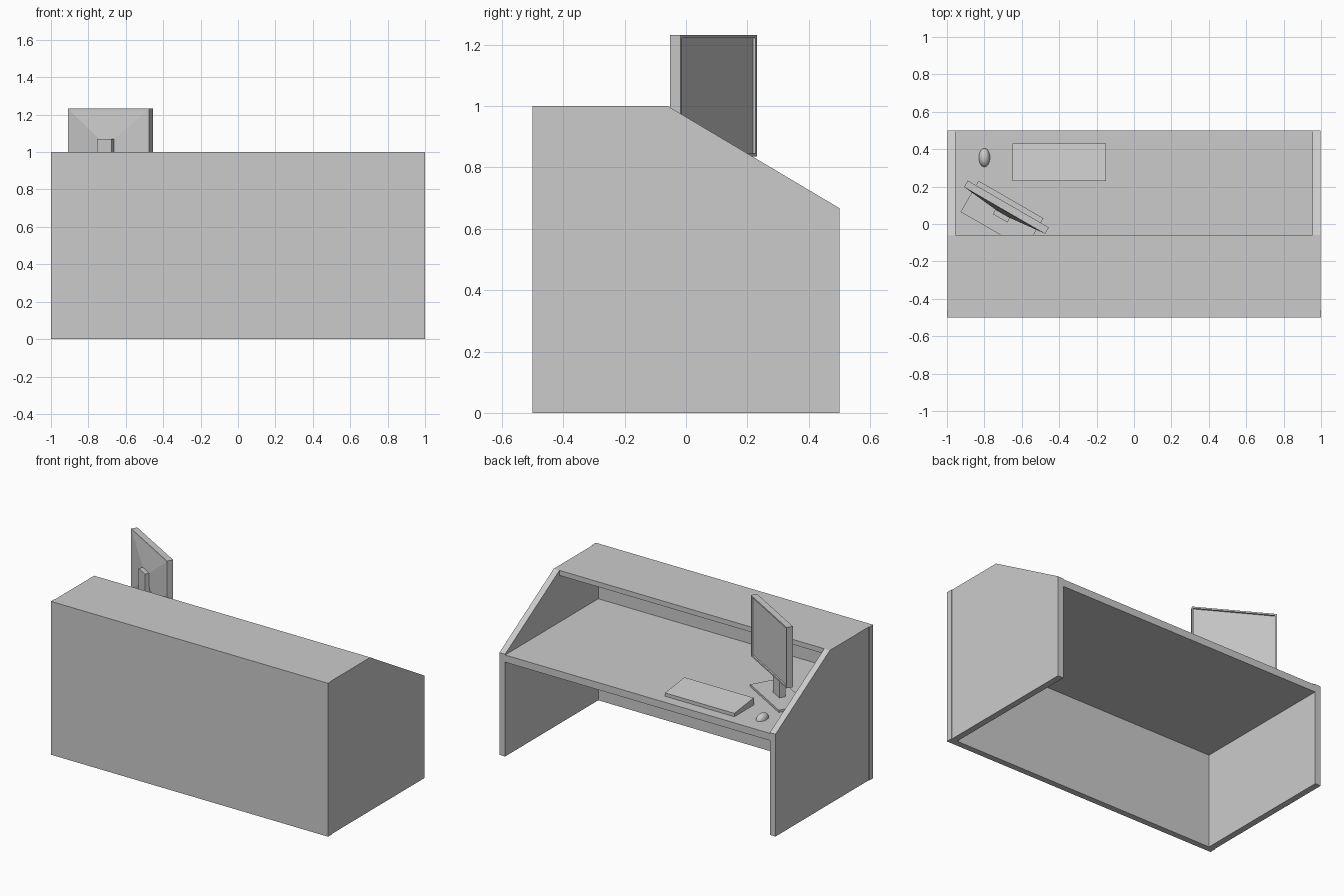
import bpy, bmesh, math
from mathutils import Matrix, Vector

cube = bpy.data.objects.get("Cube")
if cube:
    bpy.data.objects.remove(cube, do_unlink=True)

grey = bpy.data.materials.new("plain grey")
grey.use_nodes = True
colour = (0.6, 0.6, 0.6, 1)
grey.diffuse_color = colour
grey.node_tree.nodes["Principled BSDF"].inputs["Base Color"].default_value = colour


def finish(name, bm, matrix=Matrix()):
    bmesh.ops.recalc_face_normals(bm, faces=bm.faces)
    mesh = bpy.data.meshes.new(name)
    bm.to_mesh(mesh)
    bm.free()
    mesh.materials.append(grey)
    obj = bpy.data.objects.new(name, mesh)
    obj.matrix_world = matrix
    bpy.context.collection.objects.link(obj)
    return obj


def box_mesh(x, y, z):
    bm = bmesh.new()
    bmesh.ops.create_cube(bm, size=1)
    for v in bm.verts:
        v.co = [r[0] if c < 0 else r[1] for r, c in zip((x, y, z), v.co)]
    return bm


def box(name, x, y, z, matrix=Matrix()):
    return finish(name, box_mesh(x, y, z), matrix)


def side_prism(name, profile, x0, x1):
    """Extrude a (y, z) profile along x."""
    bm = bmesh.new()
    face = bm.faces.new([bm.verts.new((x0, y, z)) for y, z in profile])
    new = bmesh.ops.extrude_face_region(bm, geom=[face])["geom"]
    verts = [g for g in new if isinstance(g, bmesh.types.BMVert)]
    bmesh.ops.translate(bm, verts=verts, vec=(x1 - x0, 0, 0))
    return finish(name, bm)


# Counter body
INNER, OUTER = 0.955, 0.996
FRONT, BACK = -0.46, 0.5
DESK = 0.662
box("front_panel", (-1, 1), (-0.5, FRONT), (0, 1))
box("counter_top", (-INNER, INNER), (FRONT, -0.06), (0.967, 1))
box("desktop", (-INNER, INNER), (FRONT, BACK), (0.615, DESK))
side = [(FRONT, 0), (FRONT, 1), (-0.06, 1), (BACK, 0.667), (BACK, 0)]
side_prism("left_side_panel", side, INNER, OUTER)
side_prism("right_side_panel", side, -OUTER, -INNER)

# Keyboard: a wedge that is thicker away from the user
side_prism("keyboard", [(0.23, DESK), (0.43, DESK), (0.43, DESK + 0.022),
                        (0.23, DESK + 0.047)], -0.65, -0.15)

# Mouse: half an ellipsoid
bm = bmesh.new()
bmesh.ops.create_uvsphere(bm, u_segments=24, v_segments=12, radius=1)
bmesh.ops.bisect_plane(bm, geom=bm.verts[:] + bm.edges[:] + bm.faces[:],
                       plane_co=(0, 0, 0), plane_no=(0, 0, 1), clear_inner=True)
bmesh.ops.holes_fill(bm, edges=[e for e in bm.edges if e.is_boundary])
bmesh.ops.scale(bm, verts=bm.verts, vec=(0.03, 0.05, 0.035))
mouse = finish("mouse", bm, Matrix.Translation((-0.8, 0.355, DESK)))
bpy.context.view_layer.objects.active = mouse
mouse.select_set(True)
bpy.ops.object.shade_smooth_by_angle()

# Monitor, turned towards the seat
turn = Matrix.Translation((-0.706, 0.048, 0)) @ Matrix.Rotation(math.radians(-30), 4, "Z")
box("monitor_base", (-0.2, 0.2), (-0.096, 0.096), (DESK, DESK + 0.015), turn)
box("monitor_stand", (-0.045, 0.045), (-0.02, 0.02), (DESK, 1.07), turn)

bm = box_mesh((-0.25, 0.25), (0.028, 0.068), (0.835, 1.232))
bm.normal_update()
screen = max(bm.faces, key=lambda f: f.normal.y)
rear = min(bm.faces, key=lambda f: f.normal.y)
# Recessed screen behind a narrow bezel
bmesh.ops.inset_region(bm, faces=[screen], thickness=0.014)
bmesh.ops.inset_region(bm, faces=[screen], thickness=0.0005, depth=-0.01)
# Rear shell rising to the stand
bmesh.ops.inset_region(bm, faces=[rear], thickness=0.014)
bmesh.ops.inset_region(bm, faces=[rear], thickness=0.01)
centre = rear.calc_center_median()
for v in rear.verts:
    v.co = Vector((math.copysign(0.045, v.co.x), 0.008, 1.07 if v.co.z > centre.z else 0.98))
finish("monitor_panel", bm, turn)
